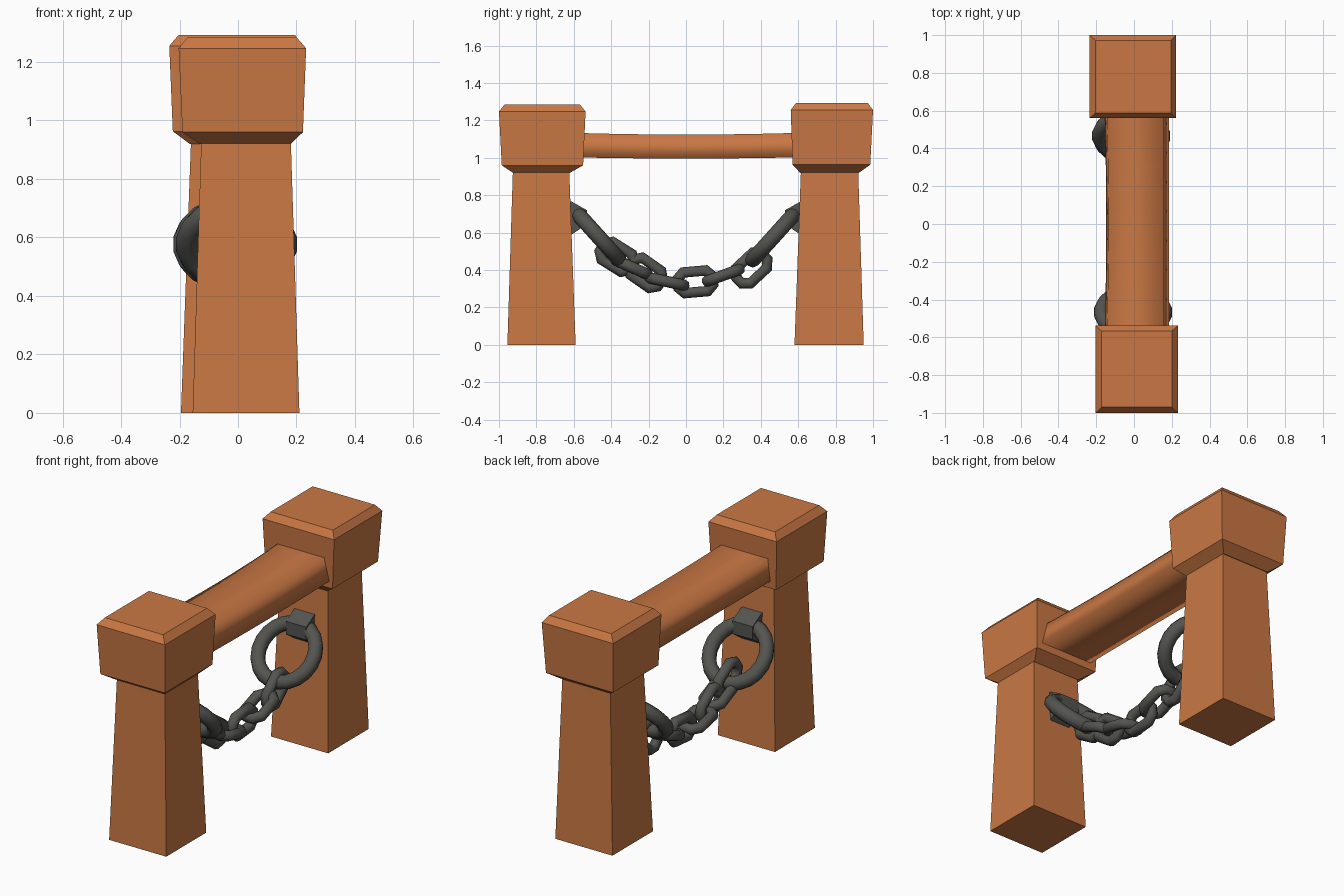
import bpy, bmesh, math
from mathutils import Vector

if "Cube" in bpy.data.objects:
    bpy.data.objects.remove(bpy.data.objects["Cube"])


def material(name, rgb):
    m = bpy.data.materials.new(name)
    m.diffuse_color = (*rgb, 1)
    m.use_nodes = True
    m.node_tree.nodes["Principled BSDF"].inputs["Base Color"].default_value = m.diffuse_color
    return m


WOOD = material("orange wood", (0.59, 0.187, 0.057))
IRON = material("dark iron", (0.088, 0.09, 0.08))


def loft(name, rings, mat, closed=False, smooth=False):
    """Skin a list of equal-length point loops; cap the ends unless closed."""
    bm = bmesh.new()
    vs = [[bm.verts.new(p) for p in r] for r in rings]
    n = len(vs[0])
    for i in range(len(vs) if closed else len(vs) - 1):
        a, b = vs[i], vs[(i + 1) % len(vs)]
        for j in range(n):
            k = (j + 1) % n
            bm.faces.new((a[j], a[k], b[k], b[j])).smooth = smooth
    if not closed:
        bm.faces.new(vs[0])
        bm.faces.new(vs[-1])
    bmesh.ops.recalc_face_normals(bm, faces=bm.faces)
    me = bpy.data.meshes.new(name)
    bm.to_mesh(me)
    bm.free()
    me.materials.append(mat)
    ob = bpy.data.objects.new(name, me)
    bpy.context.collection.objects.link(ob)
    return ob


def rect(x0, x1, y0, y1, z):
    return [(x0, y0, z), (x1, y0, z), (x1, y1, z), (x0, y1, z)]


def link(name, centre, angle, half_len, half_wid, tube, segs, sides, face_on):
    """Stadium-shaped link; long axis lies in the yz plane at the given angle."""
    a = math.radians(angle)
    u = Vector((0, math.cos(a), math.sin(a)))
    across = Vector((0, -math.sin(a), math.cos(a)))
    v, w = (across, Vector((1, 0, 0))) if face_on else (Vector((1, 0, 0)), across)
    straight = half_len - half_wid
    rings = []
    for i in range(segs):
        t = 2 * math.pi * (i + 0.5) / segs
        out = u * math.cos(t) + v * math.sin(t)
        p = Vector(centre) + out * half_wid + u * math.copysign(straight, math.cos(t))
        rings.append([p + tube * (out * math.cos(s) + w * math.sin(s))
                      for s in (2 * math.pi * k / sides for k in range(sides))])
    return loft(name, rings, IRON, closed=True, smooth=True)


# Tapered posts
loft("front_post", [rect(-0.155, 0.21, -0.955, -0.59, 0),
                    rect(-0.125, 0.18, -0.925, -0.625, 0.95)], WOOD)
loft("back_post", [rect(-0.195, 0.17, 0.58, 0.95, 0),
                   rect(-0.16, 0.145, 0.615, 0.92, 0.95)], WOOD)

# Chamfered caps
loft("front_cap", [rect(-0.13, 0.18, -0.925, -0.62, 0.92),
                   rect(-0.19, 0.222, -0.985, -0.55, 0.96),
                   rect(-0.203, 0.233, -1.0, -0.537, 1.247),
                   rect(-0.172, 0.2, -0.97, -0.567, 1.285)], WOOD)
loft("back_cap", [rect(-0.165, 0.145, 0.61, 0.925, 0.92),
                  rect(-0.223, 0.205, 0.57, 0.985, 0.963),
                  rect(-0.235, 0.222, 0.56, 1.0, 1.255),
                  rect(-0.203, 0.195, 0.588, 0.972, 1.293)], WOOD)

# Slightly sagging cross beam
sections = []
for i in range(9):
    y = -0.62 + 1.24 * i / 8
    s = 0.01 * (1 - (y / 0.62) ** 2)
    sections.append([(-0.157 + s, y, 1.003 - s * 0.7), (0.185, y, 1.003 - s * 0.7),
                     (0.155, y, 1.134 - s), (-0.145 + s, y, 1.134 - s)])
loft("cross_beam", sections, WOOD, smooth=True)

# Brackets and large rings on the inner post faces
for name, s, x in (("front", -1, 0.01), ("back", 1, 0.0)):
    prof = [(0.65, 0.775), (0.61, 0.765), (0.53, 0.72), (0.53, 0.645), (0.61, 0.59), (0.65, 0.59)]
    loft(name + "_bracket", [[(x + d, s * y, z) for y, z in prof] for d in (-0.065, 0.065)], IRON)
    link(name + "_ring", (x - 0.015, s * 0.467, 0.577), s * 48, 0.168, 0.168, 0.041, 20, 8, False)

# Hanging chain: y, z, slope, alternating orientation
chain = [(-0.37, 0.47, -32), (-0.29, 0.415, -24), (-0.215, 0.385, -35), (-0.1, 0.338, -12),
         (0.05, 0.337, 5), (0.2, 0.372, 20), (0.35, 0.41, 43)]
for i, (y, z, ang) in enumerate(chain):
    link("chain_link_%d" % (i + 1), (-0.005, y, z), ang, 0.098, 0.06, 0.03, 8, 8, i % 2 == 0)
